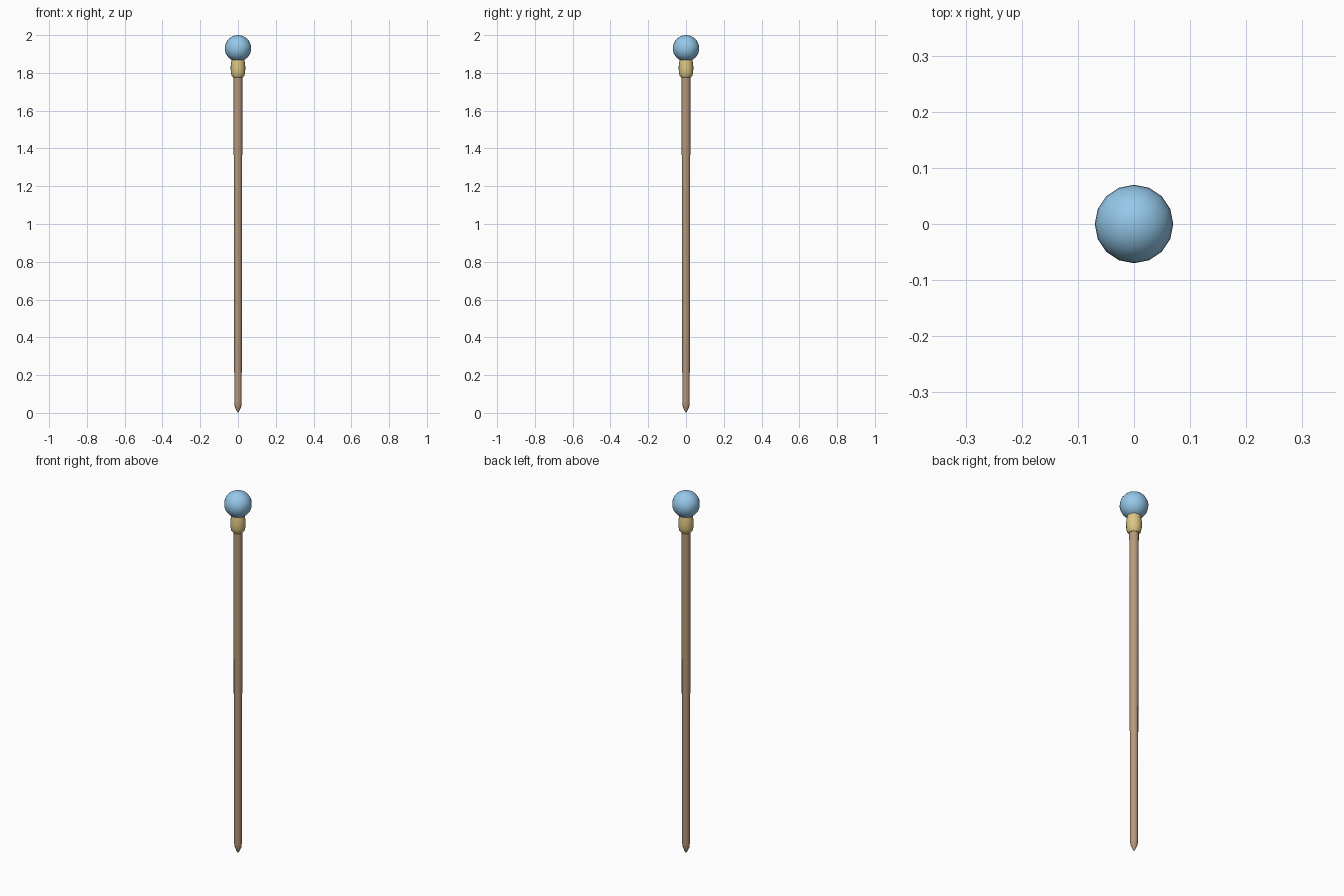
import bpy, bmesh, math

if "Cube" in bpy.data.objects:
    bpy.data.objects.remove(bpy.data.objects["Cube"])


def material(name, rgb):
    m = bpy.data.materials.new(name)
    m.diffuse_color = (*rgb, 1)
    m.use_nodes = True
    m.node_tree.nodes["Principled BSDF"].inputs["Base Color"].default_value = m.diffuse_color
    return m


def lathe(name, profile, sides, mat):
    """Revolve (radius, z) points around z; ends are capped or closed to a point."""
    bm = bmesh.new()
    rings = []
    for r, z in profile:
        if r == 0:
            rings.append([bm.verts.new((0, 0, z))])
        else:
            rings.append([bm.verts.new((r * math.cos(2 * math.pi * i / sides),
                                        r * math.sin(2 * math.pi * i / sides), z))
                          for i in range(sides)])
    for a, b in zip(rings, rings[1:]):
        for i in range(sides):
            j = (i + 1) % sides
            corners = [a[i % len(a)], a[j % len(a)], b[j % len(b)], b[i % len(b)]]
            bm.faces.new(list(dict.fromkeys(corners)))
    for ring in (rings[0], rings[-1]):
        if len(ring) > 1:
            bm.faces.new(ring)
    bmesh.ops.recalc_face_normals(bm, faces=bm.faces)
    me = bpy.data.meshes.new(name)
    bm.to_mesh(me)
    bm.free()
    me.materials.append(mat)
    ob = bpy.data.objects.new(name, me)
    bpy.context.collection.objects.link(ob)
    bpy.ops.object.select_all(action='DESELECT')
    ob.select_set(True)
    bpy.context.view_layer.objects.active = ob
    bpy.ops.object.shade_smooth_by_angle(angle=math.radians(40))
    return ob


wood = material("wood", (0.48, 0.32, 0.20))
brass = material("brass", (0.72, 0.56, 0.22))
glass = material("blue_glass", (0.30, 0.58, 0.82))

# Slightly tapered shaft with a pointed foot
lathe("shaft", [(0, 0), (0.005, 0.005), (0.018, 0.035), (0.0195, 0.06),
                (0.0235, 1.80)], 12, wood)

# Rounded collar holding the orb
lathe("collar", [(0.026, 1.775), (0.034, 1.785), (0.038, 1.805), (0.039, 1.83),
                 (0.036, 1.855), (0.033, 1.875)], 16, brass)

# Orb
R = 0.07
orb = [(0 if i in (0, 16) else R * math.sin(math.pi * i / 16),
        1.93 - R * math.cos(math.pi * i / 16)) for i in range(17)]
lathe("orb", orb, 16, glass)
